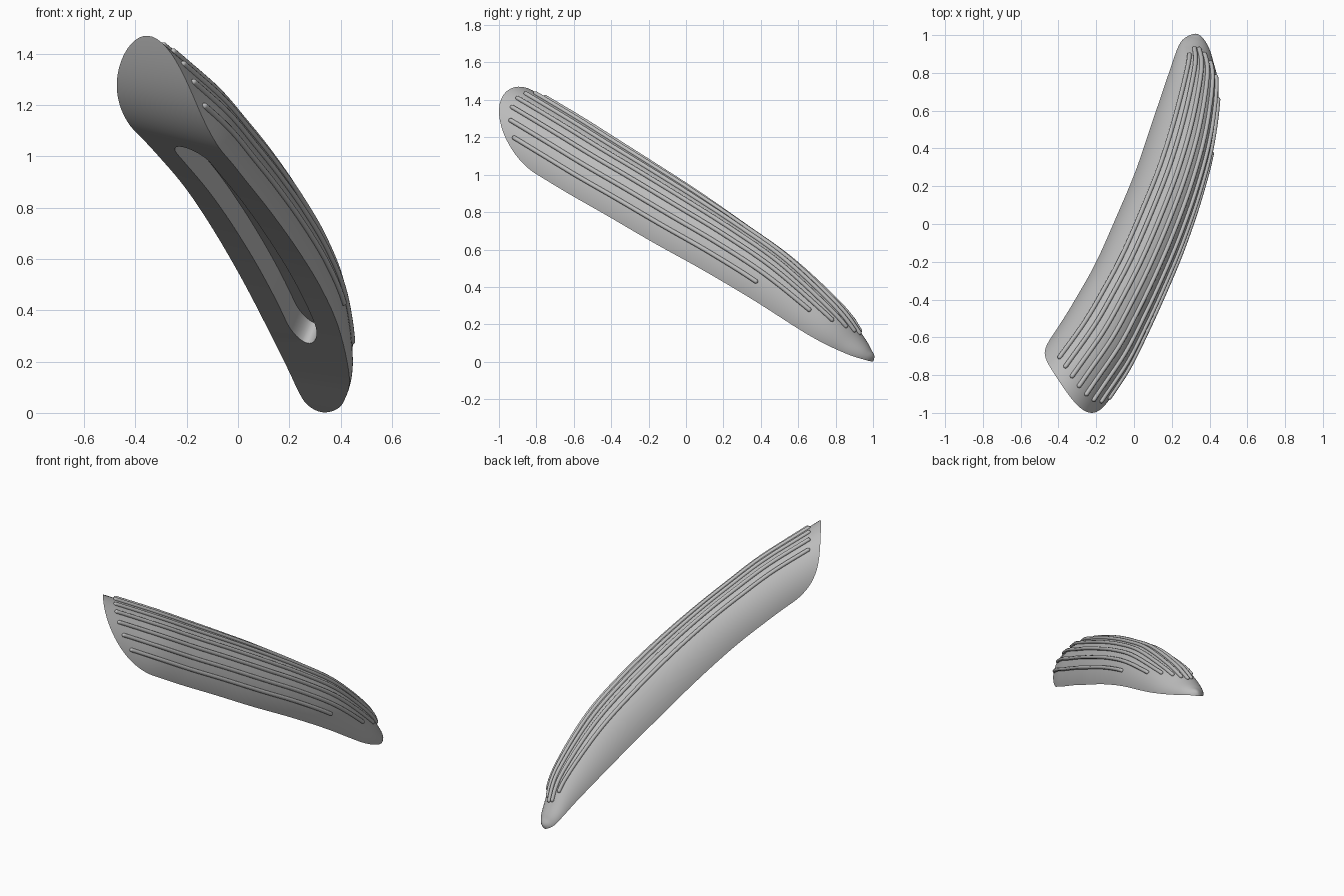
import bpy
import bmesh
import math
from mathutils import Vector

if "Cube" in bpy.data.objects:
    bpy.data.objects.remove(bpy.data.objects["Cube"], do_unlink=True)

# Single grey material
grey = bpy.data.materials.new("plain_grey")
grey.use_nodes = True
grey.diffuse_color = (0.5, 0.5, 0.5, 1)
grey.node_tree.nodes["Principled BSDF"].inputs["Base Color"].default_value = (0.5, 0.5, 0.5, 1)

# Edge stations of the dome from beyond the raised end to the low tip, and its height at each
LEFT = [(-.68, -.92, 1.32), (-.54, -.735, 1.21), (-.405, -.55, 1.1), (-.3, -.38, .99),
        (-.2, -.2, .87), (-.097, .03, .715), (.008, .28, .535), (.1, .55, .36), (.195, .83, .17),
        (.235, .94, .085), (.27, .985, .032), (.325, 1, .003)]
RIGHT = [(-.31, -1.2, 1.24), (-.185, -1.01, 1.13), (-.06, -.82, 1.015), (.035, -.63, .9),
         (.13, -.42, .78), (.23, -.18, .64), (.322, .09, .49), (.393, .36, .33),
         (.434, .66, .14), (.415, .84, .05), (.38, .95, .012), (.325, 1, .003)]
HEIGHT = [.267, .267, .267, .267, .267, .267, .26, .236, .165, .09, .048, 0]
UP = Vector((.36, .37, .86)).normalized()
LAST = len(LEFT) - 1


def spline(points, after, u):
    """Smooth curve through the stations."""
    before = Vector(points[0]) * 2 - Vector(points[1])
    pts = [Vector(p) for p in [before, *points, after]]
    i = min(int(u), LAST - 1)
    t = u - i
    a, b, c, d = pts[i:i + 4]
    return (b * 2 + (c - a) * t + (a * 2 - b * 5 + c * 4 - d) * t ** 2
            + (b * 3 - a - c * 3 + d) * t ** 3) / 2


def rims(u):
    return spline(LEFT, RIGHT[-2], u), spline(RIGHT, LEFT[-2], u)


def height(u):
    if u > LAST - 1:
        return HEIGHT[-2] * math.sqrt(max(0, LAST - u))
    return spline([(h, 0, 0) for h in HEIGHT], (0, 0, 0), u).x


def dome(u, angle, lift=0.0):
    """Point on the domed top; angle runs from the right rim to the left rim."""
    left, right = rims(u)
    half = (right - left) / 2
    reach = half * math.cos(angle) + UP * (height(u) * math.sin(angle))
    return (left + right) / 2 + reach + reach.normalized() * lift


def trim(angle):
    """Where the upturned end face cuts the dome."""
    return 2.1 - 1.75 * math.sqrt(max(0, math.sin(angle))) - 0.15 * math.sin(2 * angle)


def loft(name, rings):
    bm = bmesh.new()
    rows = [[bm.verts.new(p) for p in ring] for ring in rings]
    n = len(rows[0])
    for a, b in zip(rows, rows[1:]):
        for k in range(n):
            bm.faces.new((a[k], a[(k + 1) % n], b[(k + 1) % n], b[k]))
    # Ruled end caps join opposite sides of the ring
    for row in (rows[0], rows[-1]):
        for k in range((n - 1) // 2):
            bm.faces.new(dict.fromkeys((row[k], row[k + 1], row[n - 2 - k], row[n - 1 - k])))
    bmesh.ops.remove_doubles(bm, verts=bm.verts, dist=0.0003)
    bmesh.ops.recalc_face_normals(bm, faces=bm.faces)
    mesh = bpy.data.meshes.new(name)
    bm.to_mesh(mesh)
    bm.free()
    obj = bpy.data.objects.new(name, mesh)
    bpy.context.collection.objects.link(obj)
    mesh.materials.append(grey)
    return obj


def select(obj):
    bpy.ops.object.select_all(action='DESELECT')
    obj.select_set(True)
    bpy.context.view_layer.objects.active = obj


def smooth(obj):
    select(obj)
    bpy.ops.object.shade_smooth_by_angle(angle=math.radians(40))


# Domed body with a ruled underside that turns up into the end face
STEPS, ARC = 80, 40
angles = [math.pi * (1 - math.cos(math.pi * k / ARC)) / 2 for k in range(ARC + 1)]
rings = []
for i in range(STEPS + 1):
    f = i / STEPS
    rings.append([dome(trim(a) * (1 - f) + LAST * f, a) for a in angles])
body = loft("domed_body", rings)

# Long round-ended recess in the underside
START, END, ROUND, DEPTH = 2.2, 7.37, 0.4, 0.09
rings = []
for k in range(61):
    u = START + (END - START) * (1 - math.cos(math.pi * k / 60)) / 2
    edge = min(u - START, END - u, ROUND) / ROUND
    wide = 0.19 * math.sqrt(max(0.004, 1 - (1 - edge) ** 2))
    left, right = rims(u)
    low, high = left.lerp(right, 0.5 - wide), left.lerp(right, 0.5 + wide)
    rings.append([low - UP * .04, high - UP * .04, high + UP * DEPTH, low + UP * DEPTH])
cutter = loft("slot_cutter", rings)
cutter.hide_render = True
cut = body.modifiers.new("slot", 'BOOLEAN')
cut.operation, cut.object, cut.solver = 'DIFFERENCE', cutter, 'EXACT'
select(body)
bpy.ops.object.modifier_apply(modifier=cut.name)
bpy.data.objects.remove(cutter, do_unlink=True)
smooth(body)

# Raised grip ribs running along the dome
RIB_ENDS = [6.9, 7.77, 8.2, 8.55, 8.8, 8.95, 8.85, 8.35]
RADIUS, SIDES = 0.012, 10
for r, last in enumerate(RIB_ENDS):
    angle = math.radians(23 + 15 * r)
    first = trim(angle) + 0.33
    path = [dome(first + (last - first) * k / 60, angle, 0.003) for k in range(61)]
    ends = [(path[1] - path[0]).normalized(), (path[-1] - path[-2]).normalized()]
    caps = [(.95, .3), (.7, .7), (.3, .95)]
    track = [(path[0] - ends[0] * RADIUS * d, s) for d, s in caps]
    track += [(p, 1) for p in path]
    track += [(path[-1] + ends[1] * RADIUS * d, s) for d, s in reversed(caps)]
    rings = []
    for k, (p, size) in enumerate(track):
        along = (track[min(k + 1, len(track) - 1)][0] - track[max(k - 1, 0)][0]).normalized()
        side = along.cross(UP).normalized()
        over = side.cross(along)
        rings.append([p + (side * math.cos(a) + over * math.sin(a)) * RADIUS * size
                      for a in (math.tau * j / SIDES for j in range(SIDES))])
    smooth(loft(f"grip_rib_{r + 1}", rings))
